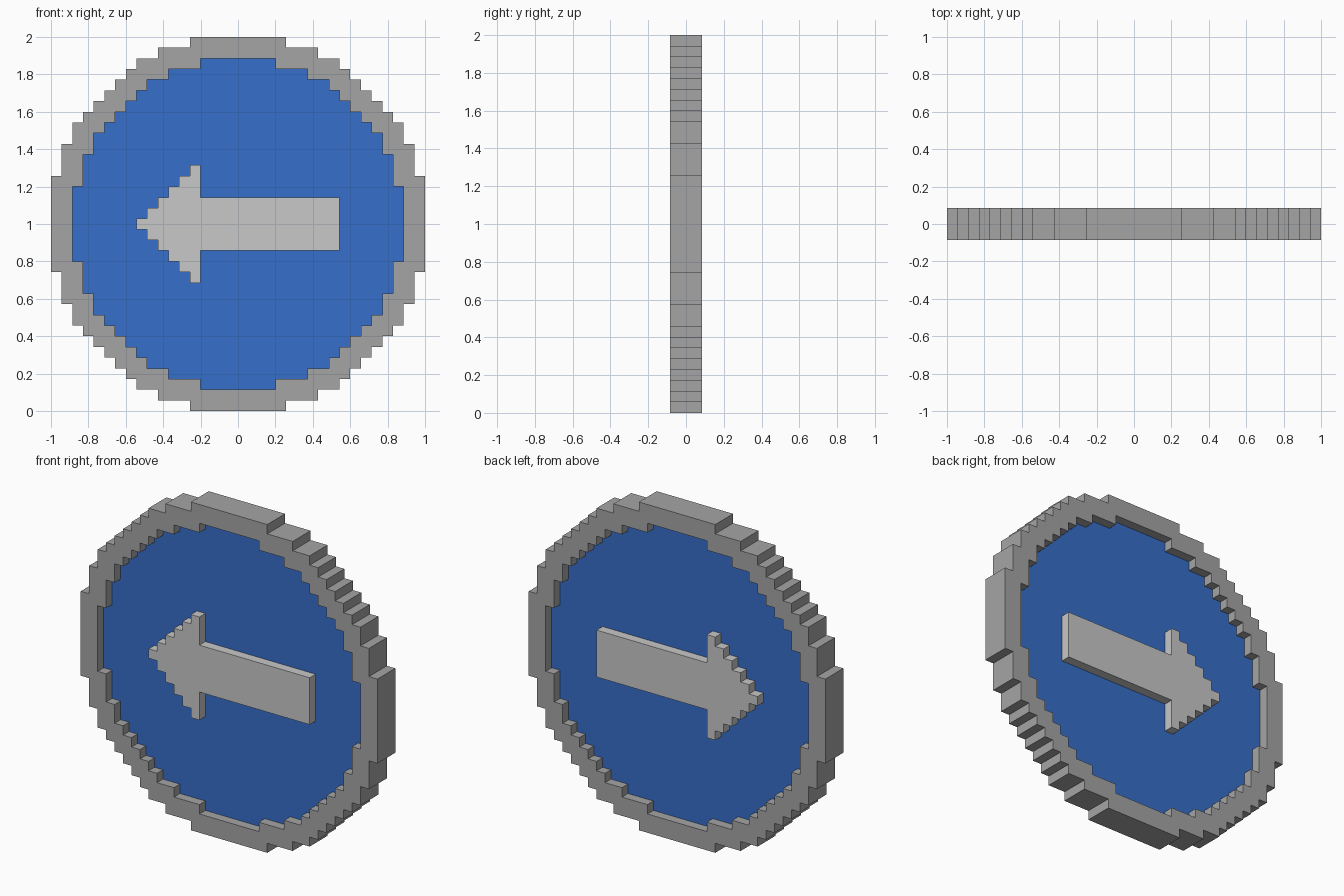
import bpy
from mathutils import Matrix

if "Cube" in bpy.data.objects:
    bpy.data.objects.remove(bpy.data.objects["Cube"])

U = 2 / 35  # one block of the stepped design


def material(name, rgb):
    m = bpy.data.materials.new(name)
    m.diffuse_color = (*rgb, 1)
    m.use_nodes = True
    m.node_tree.nodes["Principled BSDF"].inputs["Base Color"].default_value = m.diffuse_color
    return m


def stepped_circle(corners):
    """Stair-step outline: quarter turn of outer corners, repeated four times."""
    quarter = [corners[0]]
    for (_, b), (c, d) in zip(corners, corners[1:]):
        quarter += [(c, b), (c, d)]
    loop = []
    for _ in range(4):
        loop += quarter
        quarter = [(-z, x) for x, z in quarter]
    return loop


def plate(name, outlines, blocks_thick, mat):
    """Extrude filled outlines (extra loops become holes), upright and centred on y."""
    cu = bpy.data.curves.new(name, 'CURVE')
    cu.dimensions, cu.fill_mode = '2D', 'BOTH'
    cu.extrude = blocks_thick * U / 2
    for pts in outlines:
        sp = cu.splines.new('POLY')
        sp.points.add(len(pts) - 1)
        for p, (x, z) in zip(sp.points, pts):
            p.co = (x * U, z * U, 0, 1)
        sp.use_cyclic_u = True
    tmp = bpy.data.objects.new(name + "_outline", cu)
    bpy.context.collection.objects.link(tmp)
    bpy.context.view_layer.update()
    me = bpy.data.meshes.new_from_object(
        tmp.evaluated_get(bpy.context.evaluated_depsgraph_get()))
    bpy.data.objects.remove(tmp)
    me.transform(Matrix.Translation((0, 0, 1)) @ Matrix.Rotation(1.5707963268, 4, 'X'))
    me.materials.clear()
    me.materials.append(mat)
    for f in me.polygons:
        f.use_smooth = False
        f.material_index = 0
    ob = bpy.data.objects.new(name, me)
    bpy.context.collection.objects.link(ob)
    return ob


grey = material("rim grey", (0.376, 0.376, 0.376))
blue = material("sign blue", (0.037, 0.156, 0.591))
pale = material("arrow pale grey", (0.578, 0.578, 0.578))


def full_quarter(half):
    """Mirror half a quarter across the diagonal."""
    return half + [(z, x) for x, z in reversed(half) if x != z]


outer = stepped_circle(full_quarter(
    [(17.5, 4.5), (16.5, 7.5), (15.5, 9.5), (14.5, 10.5), (13.5, 11.5), (12.5, 12.5)]))
inner = stepped_circle(full_quarter(
    [(15.5, 3.5), (14.5, 6.5), (13.5, 8.5), (12.5, 9.5), (11.5, 10.5)]))

# Arrow: stepped head on the left, straight shaft to the right
upper = []
for i in range(6):
    upper += [(-9.5 + i, 0.5 + i), (-8.5 + i, 0.5 + i)]
upper += [(-3.5, 2.5), (9.5, 2.5)]
arrow = upper + [(x, -z) for x, z in reversed(upper)]

plate("rim", [outer, inner], 3, grey)
plate("sign_panel", [inner], 1, blue)
plate("arrow", [arrow], 3, pale)
